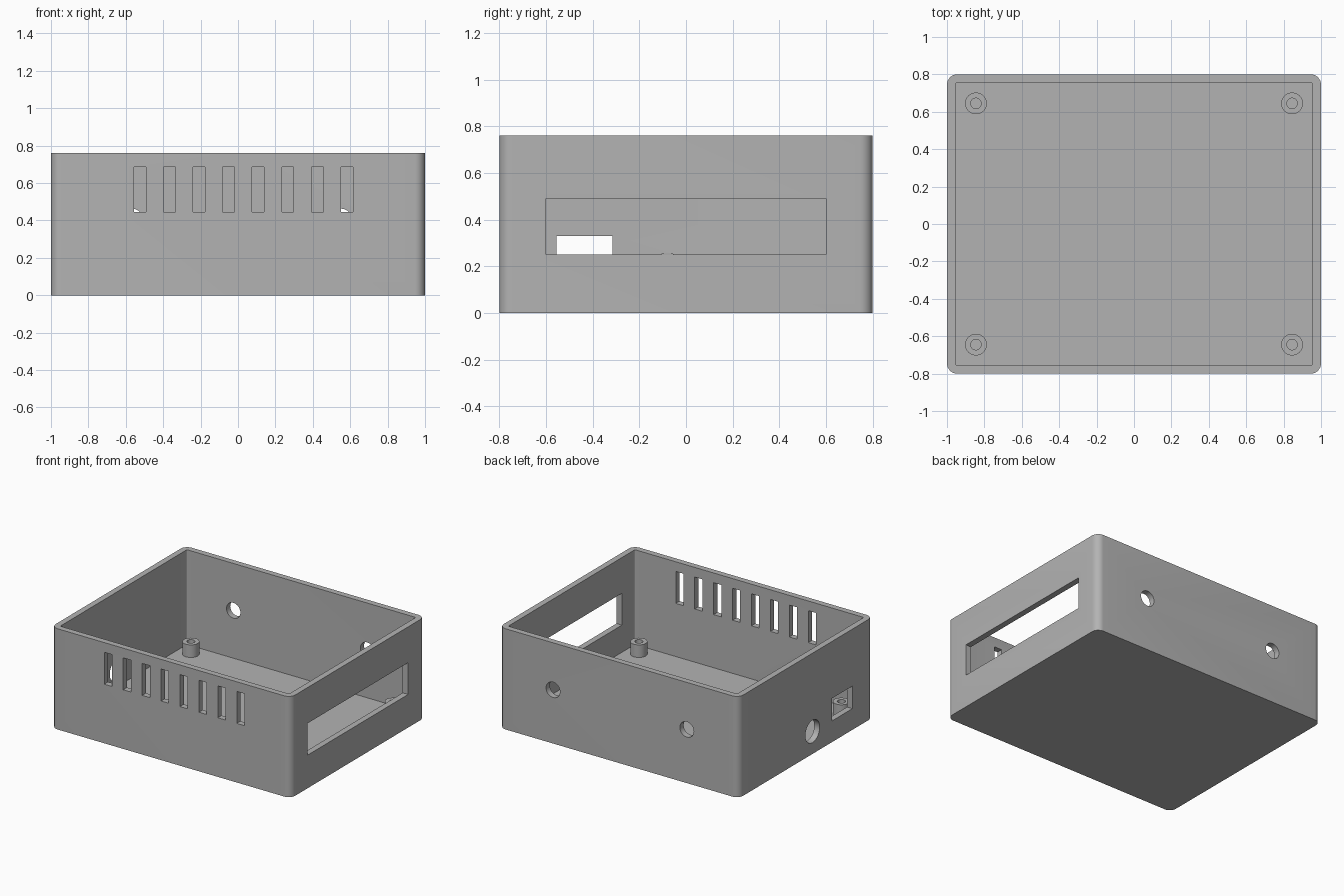
import bpy
import bmesh
from math import radians
from mathutils import Matrix, Vector

cube = bpy.data.objects.get("Cube")
if cube:
    bpy.data.objects.remove(cube, do_unlink=True)

HALF_X, HALF_Y, HEIGHT = 1.0, 0.8, 0.76
WALL = 0.045

grey = bpy.data.materials.new("plain grey")
grey.use_nodes = True
colour = (0.45, 0.45, 0.45, 1)
grey.diffuse_color = colour
grey.node_tree.nodes["Principled BSDF"].inputs["Base Color"].default_value = colour


def make_object(name, bm):
    bmesh.ops.recalc_face_normals(bm, faces=bm.faces)
    mesh = bpy.data.meshes.new(name)
    bm.to_mesh(mesh)
    bm.free()
    mesh.materials.append(grey)
    obj = bpy.data.objects.new(name, mesh)
    bpy.context.collection.objects.link(obj)
    return obj


def box(name, low, high, corner=0):
    """Box between two corners, with optional rounded upright edges."""
    low, high = Vector(low), Vector(high)
    bm = bmesh.new()
    bmesh.ops.create_cube(bm, size=1)
    bmesh.ops.scale(bm, vec=high - low, verts=bm.verts)
    bmesh.ops.translate(bm, vec=(low + high) / 2, verts=bm.verts)
    if corner:
        upright = [e for e in bm.edges
                   if abs(e.verts[0].co.z - e.verts[1].co.z) > 0.01]
        bmesh.ops.bevel(bm, geom=upright, offset=corner, segments=8,
                        profile=0.5, affect='EDGES')
    return make_object(name, bm)


def cylinder(name, centre, radius, length, axis='Z'):
    turn = {'X': Matrix.Rotation(radians(90), 4, 'Y'),
            'Y': Matrix.Rotation(radians(90), 4, 'X'),
            'Z': Matrix.Identity(4)}[axis]
    bm = bmesh.new()
    bmesh.ops.create_cone(bm, cap_ends=True, segments=40, radius1=radius,
                          radius2=radius, depth=length,
                          matrix=Matrix.Translation(centre) @ turn)
    return make_object(name, bm)


def cut(target, cutters):
    """Subtract each cutter, keep the result and discard the cutters."""
    for cutter in cutters:
        cutter.hide_render = True
        mod = target.modifiers.new("cut", 'BOOLEAN')
        mod.operation = 'DIFFERENCE'
        mod.solver = 'EXACT'
        mod.object = cutter
    bpy.context.view_layer.update()
    graph = bpy.context.evaluated_depsgraph_get()
    result = bpy.data.meshes.new_from_object(target.evaluated_get(graph))
    target.modifiers.clear()
    target.data = result
    for cutter in cutters:
        bpy.data.objects.remove(cutter, do_unlink=True)


def smooth(obj):
    bpy.ops.object.select_all(action='DESELECT')
    obj.select_set(True)
    bpy.context.view_layer.objects.active = obj
    bpy.ops.object.shade_smooth_by_angle(angle=radians(30))


# Open-topped case with rounded upright corners
case = box("case", (-HALF_X, -HALF_Y, 0), (HALF_X, HALF_Y, HEIGHT), 0.055)
in_x, in_y = HALF_X - WALL, HALF_Y - WALL
cutters = [box("cavity", (-in_x, -in_y, WALL), (in_x, in_y, 1), 0.008)]

# Front vent slots
for i in range(8):
    x = -0.524 + i * 0.158
    cutters.append(box("vent_slot", (x - 0.032, -0.9, 0.446),
                       (x + 0.032, -0.7, 0.687)))

# Long window on one side, small port and round port on the other
cutters.append(box("side_window", (0.9, -0.6, 0.25), (1.1, 0.6, 0.49)))
cutters.append(box("small_port", (-1.1, -0.555, 0.16), (-0.9, -0.315, 0.33)))
cutters.append(cylinder("round_port", (-1, -0.08, 0.17), 0.085, 0.2, 'X'))

# Two round holes in the back
for x in (-0.567, 0.55):
    cutters.append(cylinder("back_hole", (x, HALF_Y, 0.405), 0.058, 0.2, 'Y'))
cut(case, cutters)
smooth(case)

# Hollow screw posts near the four corners
for side, x in (("right", -0.845), ("left", 0.845)):
    for end, y in (("front", -0.645), ("back", 0.645)):
        post = cylinder(f"screw_post_{end}_{side}", (x, y, 0.09), 0.058, 0.1)
        cut(post, [cylinder("screw_hole", (x, y, 0.11), 0.028, 0.12)])
        smooth(post)
